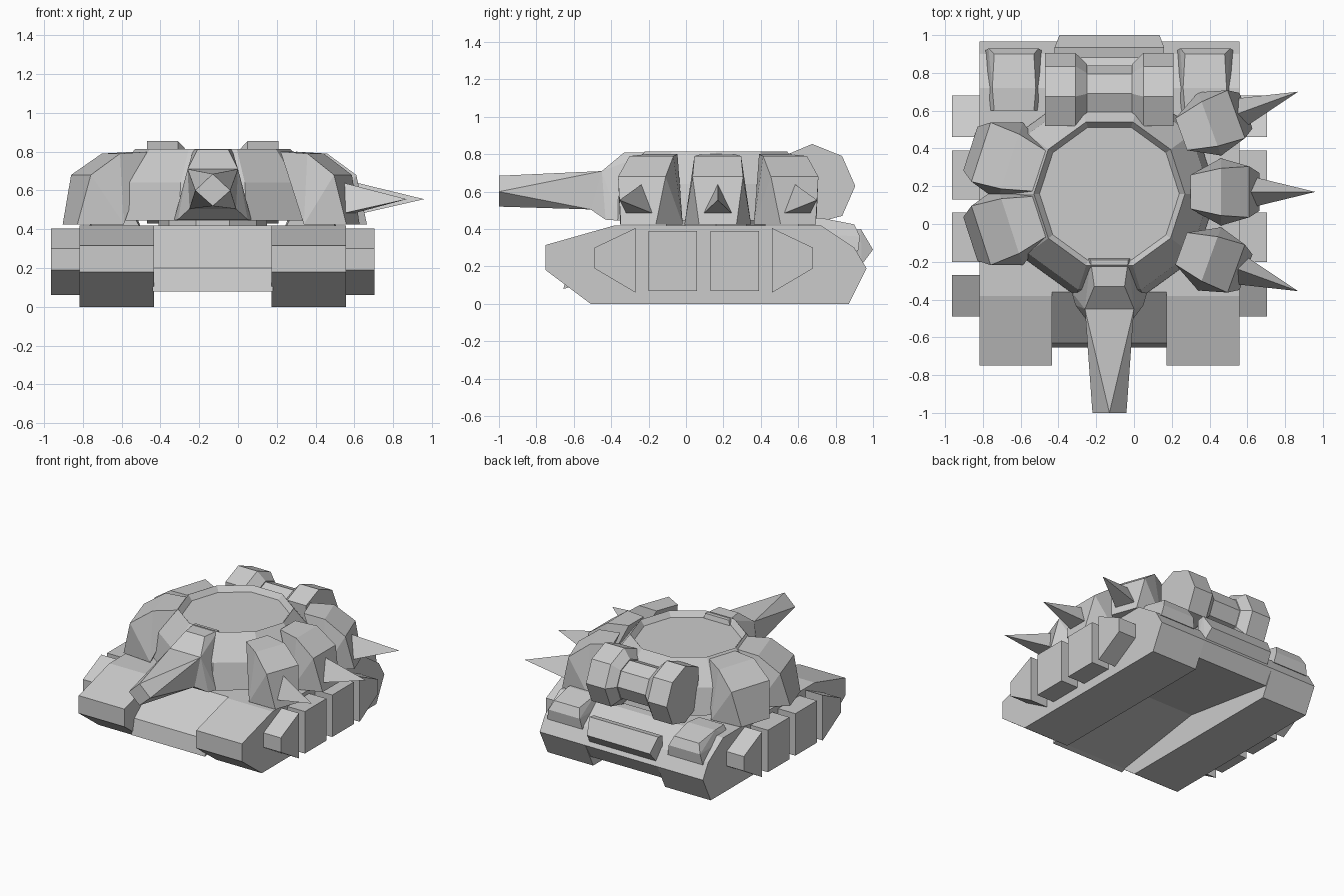
import bpy, bmesh
from math import cos, sin, radians, pi
from mathutils import Matrix

if "Cube" in bpy.data.objects:
    bpy.data.objects.remove(bpy.data.objects["Cube"])

CX, CY = -0.13, 0.16   # tank centre line and turret centre


def finish(name, bm):
    bmesh.ops.recalc_face_normals(bm, faces=bm.faces)
    me = bpy.data.meshes.new(name)
    bm.to_mesh(me)
    bm.free()
    ob = bpy.data.objects.new(name, me)
    bpy.context.collection.objects.link(ob)
    return ob


def hull(name, pts, mat=Matrix()):
    """Convex faceted block around the given points."""
    bm = bmesh.new()
    for p in pts:
        bm.verts.new(p)
    bmesh.ops.convex_hull(bm, input=bm.verts)
    loose = [v for v in bm.verts if not v.link_faces]
    bmesh.ops.delete(bm, geom=loose, context='VERTS')
    bmesh.ops.dissolve_limit(bm, angle_limit=radians(2), verts=bm.verts, edges=bm.edges)
    bm.transform(mat)
    return finish(name, bm)


def both_x(pts):
    return [(s * x, y, z) for x, y, z in pts for s in (1, -1)]


def both_y(pts):
    return [(x, s * y, z) for x, y, z in pts for s in (1, -1)]


def slab(name, profile, x0, x1):
    """Side profile (y, z) extruded from x0 to x1."""
    bm = bmesh.new()
    a, b = [[bm.verts.new((x, y, z)) for y, z in profile] for x in (x0, x1)]
    bm.faces.new(a)
    bm.faces.new(b[::-1])
    n = len(profile)
    for i in range(n):
        bm.faces.new((a[i], b[i], b[(i + 1) % n], a[(i + 1) % n]))
    return finish(name, bm)


def rings(name, prof, n=10):
    """Stacked polygon rings (radius, z) capped at both ends."""
    bm = bmesh.new()
    rs = [[bm.verts.new((CX + r * cos(2 * pi * i / n), CY + r * sin(2 * pi * i / n), z))
           for i in range(n)] for r, z in prof]
    for a, b in zip(rs, rs[1:]):
        for i in range(n):
            j = (i + 1) % n
            bm.faces.new((a[i], a[j], b[j], b[i]))
    bm.faces.new(rs[0])
    bm.faces.new(rs[-1])
    return finish(name, bm)


CENTRE = Matrix.Translation((CX, 0, 0))

# Hull between the tracks, with hollow belly
slab("hull", [(-.655, .08), (-.63, .2), (-.36, .42), (.72, .42), (.9, .3), (.965, .19),
              (.9, .08), (.1, .2), (-.62, .09)], CX - .31, CX + .31)

# Tracks and the parts that repeat on both sides
track = [(-.75, .18), (-.75, .315), (-.38, .42), (.72, .42), (.9, .3), (.965, .19), (.87, 0), (-.51, 0)]
front_pad = [(-.49, .19), (-.49, .3), (-.27, .405), (-.27, .06)]
mid_pad = [(-.2, .07), (-.2, .39), (.06, .39), (.06, .07)]
drum = [(.675, .855), (.835, .79), (.905, .63), (.835, .47), (.68, .43), (.53, .5), (.52, .79)]


def scaled(prof, k):
    return [(.72 + (y - .72) * k, .65 + (z - .65) * k) for y, z in prof]


for s, side in ((-1, "left"), (1, "right")):
    mir = CENTRE @ Matrix.Scale(s, 4, (1, 0, 0))
    slab("track_" + side, track, CX + s * .303, CX + s * .688)
    # Side skirt plates
    pads = [front_pad, mid_pad, [(.19 - y, z) for y, z in mid_pad], [(.19 - y, z) for y, z in front_pad]]
    for i, p in enumerate(pads):
        slab(f"skirt_{side}_{i + 1}", p, CX + s * .685, CX + s * .834)
    # Rear stowage box on the track
    hull("rear_box_" + side,
         [(x, y, z) for x0, x1, y, z in ((.40, .61, .6, .455), (.39, .62, .72, .46), (.40, .61, .90, .425),
                                         (.375, .64, .93, .36), (.36, .655, .92, .28), (.36, .65, .6, .38))
          for x in (x0, x1)], mir)
    # Engine drum with tapered inner end
    hull("engine_drum_" + side,
         [(x, y, z) for x, k in ((.34, 1), (.18, 1), (.12, .69)) for y, z in scaled(drum, k)], mir)

slab("engine_axle", scaled(drum, .65), CX - .13, CX + .13)

# Rear bar
hull("rear_bar", both_x([(.29, .88, .39), (.29, .935, .40), (.265, 1.0, .29), (.28, .94, .21),
                         (.29, .88, .25)]), CENTRE)

# Turret dome with recessed top
rings("turret_dome", [(.57, .445), (.535, .64), (.40, .815), (.37, .775)])
rings("turret_neck", [(.28, .4), (.28, .46)])

# Gun mantlet and blade-shaped gun
hull("gun_mantlet", both_x([(.10, -.19, .81), (.08, -.33, .81), (.13, -.45, .71), (.12, -.51, .505),
                            (.18, -.43, .45), (.2, -.36, .445), (.2, -.1, .445)]), CENTRE)
hull("gun", both_x([(.13, -.45, .71), (.12, -.51, .505), (.09, -1.0, .6)])
     + [(0, -1.0, .685), (0, -1.0, .52)], CENTRE)

# Armour blocks round the turret, local x pointing outwards
block = both_y([(0, .09, .80), (.16, .125, .79), (.31, .135, .68), (.365, .10, .425),
                (.16, .178, .425)])
spike = [(.66, 0, .555), (.27, 0, .65), (.31, .085, .475), (.31, -.085, .475)]
for i, (x, y, a) in enumerate(((.30, .17, 0), (.25, .475, 20), (.25, -.13, -20))):
    m = Matrix.Translation((x, y, 0)) @ Matrix.Rotation(radians(a), 4, 'Z')
    hull(f"right_armour_{i + 1}", block, m)
    hull(f"spike_{i + 1}", spike, m)
for i, a in enumerate((162, 198)):
    m = (Matrix.Translation((CX, CY, 0)) @ Matrix.Rotation(radians(a), 4, 'Z')
         @ Matrix.Translation((.38, 0, 0)) @ Matrix.Diagonal((1.08, 1.22, 1, 1)))
    hull(f"left_armour_{i + 1}", block, m)
